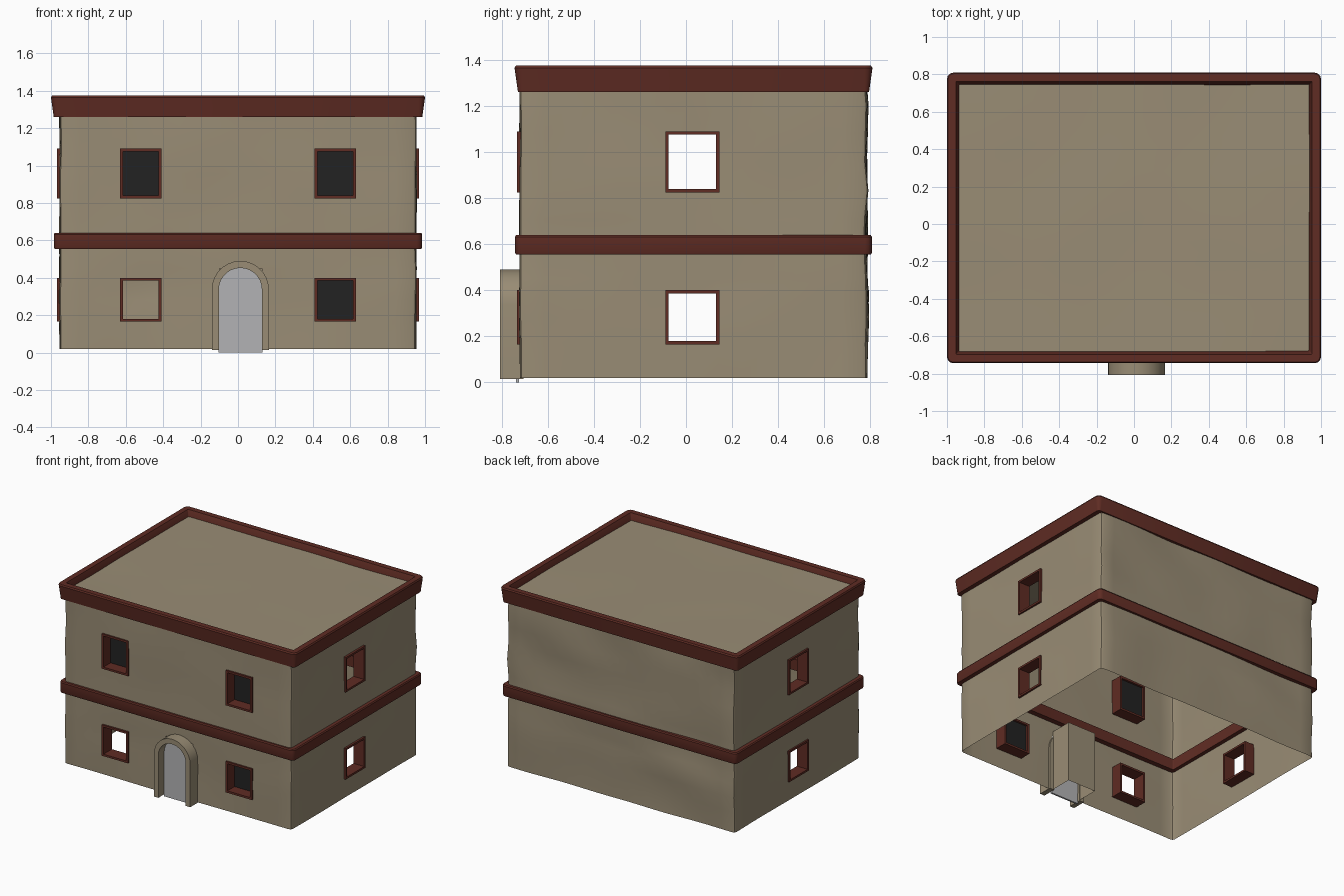
import bpy, bmesh, math
from mathutils import Vector, noise

cube = bpy.data.objects.get("Cube")
if cube:
    bpy.data.objects.remove(cube, do_unlink=True)


def material(name, r, g, b):
    m = bpy.data.materials.new(name)
    m.use_nodes = True
    m.diffuse_color = (r, g, b, 1)
    m.node_tree.nodes["Principled BSDF"].inputs["Base Color"].default_value = (r, g, b, 1)
    return m


PLASTER = material("sandy_plaster", .32, .265, .178)
RED = material("dark_red_trim", .115, .025, .017)
DARK = material("black_shutter", .016, .016, .016)
GREY = material("pale_grey_door", .45, .45, .46)

CY = .0325            # centre of the house in depth
HX, HY = .953, .7525  # half sizes of the walls
FLOOR, ROOF = .02, 1.33


def finish(name, bm, mat, recalc=True):
    if recalc:
        bmesh.ops.recalc_face_normals(bm, faces=bm.faces)
    me = bpy.data.meshes.new(name)
    bm.to_mesh(me)
    bm.free()
    me.materials.append(mat)
    ob = bpy.data.objects.new(name, me)
    bpy.context.collection.objects.link(ob)
    return ob


def smooth(ob, angle=35):
    bpy.ops.object.select_all(action='DESELECT')
    ob.select_set(True)
    bpy.context.view_layer.objects.active = ob
    bpy.ops.object.shade_smooth_by_angle(angle=math.radians(angle))


def fill_lines(values, step=.11):
    """Subdivide the gaps between the given cut positions."""
    values = sorted(values)
    out = []
    for a, b in zip(values, values[1:]):
        n = max(1, round((b - a) / step))
        out += [a + (b - a) * i / n for i in range(n)]
    return out + [values[-1]]


def dent(p):
    """Hand-plastered unevenness, stronger on the back."""
    amp = .022 if p.y > .7 else .007
    n = noise.noise_vector(Vector((p.x * 2, p.y * 2, p.z * 4)))
    return p + Vector((n.x * .007, (n.y - .1) * amp, 0))


# Window openings as (low u, high u, low z, high z)
LOW, HIGH = (.165, .4), (.825, 1.09)
FRONT = [(x - .11, x + .11, *z) for x in (-.52, .52) for z in (LOW, HIGH)]
SIDE = [(-.09, .145, *z) for z in (LOW, HIGH)]
DOOR = (-.1, .125, FLOOR, .45)

# Walls: one thin shell with openings, open underneath
E = .008
holes_front = [(a + E, b - E, c + E, d - E) for a, b, c, d in FRONT] + [DOOR]
holes_side = [(a + E, b - E, c + E, d - E) for a, b, c, d in SIDE]
zs = {FLOOR, ROOF}
for h in holes_front + holes_side:
    zs |= set(h[2:])
zs = fill_lines(zs)
walls = [
    (lambda u, z: Vector((u, CY - HY, z)), HX, 0, holes_front),
    (lambda u, z: Vector((u, CY + HY, z)), HX, 0, []),
    (lambda u, z: Vector((HX, u, z)), HY, CY, holes_side),
    (lambda u, z: Vector((-HX, u, z)), HY, CY, holes_side),
]
bm = bmesh.new()
for place, half, mid, holes in walls:
    us = {mid - half, mid + half}
    for h in holes:
        us |= set(h[:2])
    us = fill_lines(us)
    for u0, u1 in zip(us, us[1:]):
        for z0, z1 in zip(zs, zs[1:]):
            cu, cz = (u0 + u1) / 2, (z0 + z1) / 2
            if any(a < cu < b and c < cz < d for a, b, c, d in holes):
                continue
            bm.faces.new([bm.verts.new(dent(place(u, z))) for u, z in
                          ((u0, z0), (u1, z0), (u1, z1), (u0, z1))])
bmesh.ops.remove_doubles(bm, verts=bm.verts, dist=.0005)
bmesh.ops.recalc_face_normals(bm, faces=bm.faces)
corners = [e for e in bm.edges if len(e.link_faces) == 2 and e.calc_face_angle() > 1]
bmesh.ops.bevel(bm, geom=corners, offset=.02, segments=2, profile=.5, affect='EDGES')
smooth(finish("walls", bm, PLASTER))

# Roof: a flat sheet just below the parapet rim
bm = bmesh.new()
bmesh.ops.create_grid(bm, x_segments=14, y_segments=12, size=1)
for v in bm.verts:
    v.co = Vector((v.co.x * .96, CY + v.co.y * .75, ROOF))
    v.co.z += noise.noise(v.co * 2) * .006
smooth(finish("roof", bm, PLASTER, False))


def ring(name, hx, hy, profile, radius):
    """Sweep a closed (inset, height) profile around the house."""
    bm = bmesh.new()
    loops = []
    for inset, z in profile:
        loop = []
        r = max(radius - inset, .006)
        for k in range(4):
            sx, sy = (1, -1, -1, 1)[k], (1, 1, -1, -1)[k]
            for i in range(4):
                a = (k + i / 3) * math.pi / 2
                loop.append(bm.verts.new((sx * (hx - inset - r) + r * math.cos(a),
                                          CY + sy * (hy - inset - r) + r * math.sin(a), z)))
        loops.append(loop)
    for a, b in zip(loops, loops[1:] + loops[:1]):
        for i in range(len(a)):
            j = (i + 1) % len(a)
            bm.faces.new((a[i], a[j], b[j], b[i]))
    smooth(finish(name, bm, RED))


ring("parapet", 1.0, .777,
     [(.015, 1.26), (0, 1.365), (.006, 1.375), (.047, 1.375), (.068, 1.32), (.068, 1.26)], .035)
ring("middle_band", .985, .775,
     [(.004, .555), (0, .563), (0, .632), (.006, .64), (.06, .64), (.06, .555)], .03)


def window(name, place, hole, depth, shutter):
    """Red tube frame through the wall, optionally closed at its inner end."""
    a, b, c, d = hole
    t = .015
    bm = bmesh.new()
    rims = []
    for w, s in ((0, 0), (depth, 0), (depth, t), (0, t)):
        rims.append([bm.verts.new(place(u, z, w)) for u, z in
                     ((a + s, c + s), (b - s, c + s), (b - s, d - s), (a + s, d - s))])
    for p, q in zip(rims, rims[1:] + rims[:1]):
        for i in range(4):
            j = (i + 1) % 4
            bm.faces.new((p[i], p[j], q[j], q[i]))
    finish(name + "_frame", bm, RED)
    if shutter:
        bm = bmesh.new()
        bm.faces.new([bm.verts.new(place(u, z, depth - .015)) for u, z in
                      ((a + t, c + t), (b - t, c + t), (b - t, d - t), (a + t, d - t))])
        finish(name + "_shutter", bm, DARK, False)


# Windows: the lower one on the model's right of the door stands open
for i, h in enumerate(FRONT):
    window(f"front_window_{i + 1}", lambda u, z, w: (u, -.733 + w, z), h, .1, i != 0)
for side, s in (("left", 1), ("right", -1)):
    for i, h in enumerate(SIDE):
        window(f"{side}_window_{i + 1}",
               lambda u, z, w, s=s: (s * (.967 - w), u, z), h, .09, False)


def arch_points(radius, base, spring=.3375, cx=.0125, n=14):
    arc = [(cx + radius * math.cos(math.pi * i / n), spring + radius * math.sin(math.pi * i / n))
           for i in range(n + 1)]
    return [(cx + radius, base)] + arc + [(cx - radius, base)]


def extrude_outline(name, points, y0, y1, mat):
    bm = bmesh.new()
    face = bm.faces.new([bm.verts.new((x, y0, z)) for x, z in points])
    ext = bmesh.ops.extrude_face_region(bm, geom=[face], use_keep_orig=True)
    for v in ext["geom"]:
        if isinstance(v, bmesh.types.BMVert):
            v.co.y = y1
    smooth(finish(name, bm, mat))


# Doorway: arched surround, door leaf and the porch box behind it
extrude_outline("door_surround", arch_points(.1525, .015) + arch_points(.115, .015)[::-1],
                -.808, -.705, PLASTER)
extrude_outline("door", arch_points(.118, 0), -.738, -.725, GREY)

bm = bmesh.new()
bmesh.ops.create_cube(bm, size=1)
for v in bm.verts:
    v.co = Vector((.0125 + v.co.x * .235, -.63 + v.co.y * .17, .25 + v.co.z * .46))
opened = [f for f in bm.faces if f.normal.z < -.5 or f.normal.y < -.5]
bmesh.ops.delete(bm, geom=opened, context='FACES')
finish("porch_box", bm, PLASTER)
